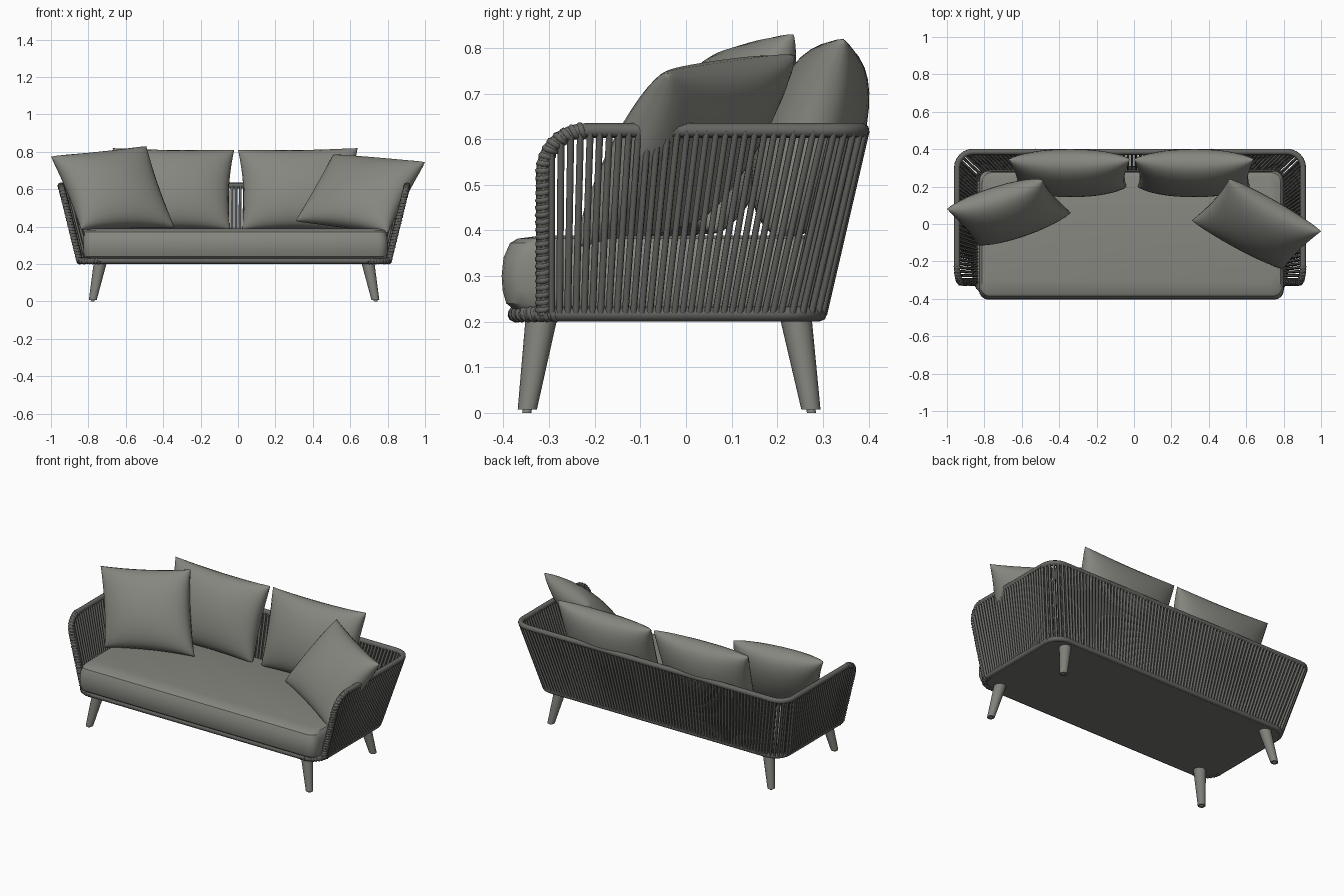
import bpy, bmesh, math
from mathutils import Vector as V

if "Cube" in bpy.data.objects:
    bpy.data.objects.remove(bpy.data.objects["Cube"])

def material(name, col):
    m = bpy.data.materials.new(name)
    m.diffuse_color = (*col, 1)
    m.use_nodes = True
    m.node_tree.nodes["Principled BSDF"].inputs["Base Color"].default_value = m.diffuse_color
    return m

FABRIC = material("grey fabric", (0.24, 0.24, 0.215))
ROPE = material("dark rope", (0.13, 0.13, 0.12))
PLATE = material("dark grey base", (0.17, 0.17, 0.16))
WOOD = material("grey leg", (0.22, 0.22, 0.2))

def finish(name, bm, mat, angle=40):
    bmesh.ops.recalc_face_normals(bm, faces=bm.faces)
    me = bpy.data.meshes.new(name)
    bm.to_mesh(me)
    bm.free()
    me.materials.append(mat)
    ob = bpy.data.objects.new(name, me)
    bpy.context.collection.objects.link(ob)
    bpy.ops.object.select_all(action='DESELECT')
    ob.select_set(True)
    bpy.context.view_layer.objects.active = ob
    bpy.ops.object.shade_smooth_by_angle(angle=math.radians(angle))
    return ob

def loft(name, rings, mat, angle=40):
    """Skin a stack of equal-length loops and cap both ends."""
    bm = bmesh.new()
    loops = [[bm.verts.new(p) for p in r] for r in rings]
    n = len(loops[0])
    for a, b in zip(loops, loops[1:]):
        for i in range(n):
            j = (i + 1) % n
            bm.faces.new((a[i], a[j], b[j], b[i]))
    bm.faces.new(loops[0][::-1])
    bm.faces.new(loops[-1])
    return finish(name, bm, mat, angle)

def tubes(name, paths, radius, mat, cyclic=False, res=1):
    """Round tubes along polylines, converted to one mesh."""
    cu = bpy.data.curves.new(name, 'CURVE')
    cu.dimensions = '3D'
    cu.bevel_depth = radius
    cu.bevel_resolution = res
    cu.use_fill_caps = True
    for pts in paths:
        sp = cu.splines.new('POLY')
        sp.points.add(len(pts) - 1)
        for q, p in zip(sp.points, pts):
            q.co = (*p, 1)
        sp.use_cyclic_u = cyclic
    cu.materials.append(mat)
    ob = bpy.data.objects.new(name, cu)
    bpy.context.collection.objects.link(ob)
    bpy.ops.object.select_all(action='DESELECT')
    ob.select_set(True)
    bpy.context.view_layer.objects.active = ob
    bpy.ops.object.convert(target='MESH')
    return bpy.context.object

def rounded(x, y0, y1, z, rf, rb, n=6):
    """Rounded rectangle with front radius rf and back radius rb."""
    out = []
    for cx, cy, r, a0 in ((x - rb, y1 - rb, rb, 0), (rb - x, y1 - rb, rb, 90),
                          (rf - x, y0 + rf, rf, 180), (x - rf, y0 + rf, rf, 270)):
        for i in range(n + 1):
            a = math.radians(a0 + 90 * i / n)
            out.append(V((cx + r * math.cos(a), cy + r * math.sin(a), z)))
    return out

def mirror(pts):
    return [V((-p.x, p.y, p.z)) for p in pts]

# frame dimensions (tube centre lines)
ZB, ZT, R = 0.217, 0.619, 0.085
XB, XT, YB, YT, YF = 0.826, 0.925, 0.293, 0.386, -0.312

def half_u(x, yb, z):
    """Right half of the U-shaped wall: (point, outward normal)."""
    out = []
    for i in range(28):
        out.append((V((x, -0.295 + (yb - R + 0.295) * i / 28, z)), V((1, 0, 0))))
    for i in range(7):
        a = math.pi / 2 * i / 6
        n = V((math.cos(a), math.sin(a), 0))
        out.append((V((x - R, yb - R, z)) + n * R, n))
    for i in range(1, 38):
        out.append((V(((x - R) * (1 - i / 37.5), yb, z)), V((0, 1, 0))))
    return out

def drop(y):
    """Height of the top rail, which curves down at the arm front."""
    d = min(1, max(0, (-0.22 - y) / 0.092))
    return ZT - 0.09 * (1 - math.sqrt(1 - d * d))

low, high = half_u(XB, YB, ZB), half_u(XT, YT, ZT)
tops = [lo.lerp(hi, (drop(hi.y) - ZB) / (ZT - ZB)) if hi.y < -0.22 else hi
        for (lo, _), (hi, _) in zip(low, high)]

# strands strung in pairs between the base rail and the top rail
strands = []
for (lo, n), hi in zip(low, tops):
    for off in (0.009, -0.009):
        line = [lo + n * off, hi + n * off]
        strands += [line, mirror(line)]
tubes("woven_strands", strands, 0.0076, ROPE)

# arm post and top rail
post = []
for i in range(9):
    h = 0.31 * i / 8
    post.append(V((XB + (XT - XB) * h / (ZT - ZB), YF, ZB + h)))
for i in range(1, 9):
    a = math.pi / 2 * i / 8
    z = ZT - 0.09 + 0.09 * math.sin(a)
    post.append(V((XB + (XT - XB) * (z - ZB) / (ZT - ZB), -0.22 - 0.092 * math.cos(a), z)))
half = post + [p for p, _ in high if p.y > -0.21]
tubes("top_rail", [half + mirror(half)[::-1]], 0.0165, ROPE, res=2)

# base rail and base plate
base = rounded(XB, -0.372, YB, ZB, 0.09, R)
tubes("base_rail", [base], 0.0165, ROPE, cyclic=True, res=2)
loft("base_plate", [rounded(XB, -0.372, YB, z, 0.09, R) for z in (0.204, 0.23)], PLATE)

# rope wound around the arm fronts and front base corners
def helix(path, ref, r, pitch):
    out, phase = [], 0.0
    for a, b in zip(path, path[1:]):
        d = b - a
        t = d.normalized()
        u = t.cross(ref).normalized()
        w = t.cross(u)
        n = max(1, round(d.length / pitch * 8))
        for i in range(n):
            out.append(a + d * i / n + (u * math.cos(phase) + w * math.sin(phase)) * r)
            phase += d.length / n / pitch * 2 * math.pi
    return out

corner = [V((0.72, -0.372, ZB))] + base[21:28] + [V((XB, -0.28, ZB))]
wraps = [helix(post, V((1, 0, 0)), 0.0115, 0.0165),
         helix(corner, V((0, 0, 1)), 0.0115, 0.0165)]
tubes("rope_wrapping", wraps + [mirror(w) for w in wraps], 0.0082, ROPE)

# splayed tapered legs with small glides
def leg(name, foot, top):
    rings = []
    for z, r in ((0, 0.01), (0.007, 0.01), (0.007, 0.021), (0.21, 0.035)):
        c = V((*foot, 0)).lerp(V((*top, 0)), z / 0.2)
        rings.append([c + V((r * math.cos(k * math.pi / 8), r * math.sin(k * math.pi / 8), z))
                      for k in range(16)])
    loft(name, rings, WOOD)

for side, s in (("left", -1), ("right", 1)):
    leg("front_leg_" + side, (s * 0.757, -0.349), (s * 0.717, -0.318))
    leg("back_leg_" + side, (s * 0.757, 0.275), (s * 0.717, 0.242))

# the frame sits slightly left, as the right pillow overhangs less
for ob in bpy.context.scene.objects:
    ob.location.x = -0.021

# seat cushion with a firm upper edge
profile = ((0.228, 0.025), (0.24, 0.010), (0.268, 0.002), (0.3, 0), (0.34, 0.004),
           (0.372, 0.018), (0.382, 0.035), (0.389, 0.09))
seat = loft("seat_cushion", [rounded(0.815 - d * .5, -0.404 + d, 0.285 - d * .3, z, 0.05, 0.05, 4)
                             for z, d in profile], FABRIC, 30)
seat.location.x = -0.014

# loose pillows, puffed between four corners
def pillow(name, bl, br, tr, tl, thick, n=18):
    bl, br, tr, tl = map(V, (bl, br, tr, tl))
    nor = ((br - bl) + (tr - tl)).cross((tl - bl) + (tr - br)).normalized()
    bm = bmesh.new()
    for s in (1, -1):
        g = []
        for i in range(n + 1):
            row = []
            for j in range(n + 1):
                u = math.sin(math.pi / 2 * (2 * i / n - 1))
                v = math.sin(math.pi / 2 * (2 * j / n - 1))
                e = max(0, (1 - u * u) * (1 - v * v))
                a = (u * (1 - 0.06 * (1 - v * v)) + 1) / 2
                b = (v * (1 - 0.05 * (1 - u * u)) + 1) / 2
                p = bl.lerp(br, a).lerp(tl.lerp(tr, a), b)
                row.append(bm.verts.new(p + nor * s * thick * e ** 0.42))
            g.append(row)
        for i in range(n):
            for j in range(n):
                bm.faces.new((g[i][j], g[i + 1][j], g[i + 1][j + 1], g[i][j + 1]))
    bmesh.ops.remove_doubles(bm, verts=bm.verts, dist=0.0005)
    return finish(name, bm, FABRIC, 70)

pillow("back_pillow_left", (-0.63, 0.20, 0.38), (-0.04, 0.20, 0.38),
       (-0.02, 0.345, 0.81), (-0.67, 0.345, 0.82), 0.112)
pillow("back_pillow_right", (0.02, 0.20, 0.38), (0.62, 0.20, 0.38),
       (0.64, 0.345, 0.82), (0.0, 0.345, 0.81), 0.112)
pillow("side_pillow_left", (-0.84, -0.11, 0.385), (-0.34, 0.06, 0.395),
       (-0.49, 0.235, 0.83), (-1.0, 0.08, 0.775), 0.115)
pillow("side_pillow_right", (0.31, 0.02, 0.43), (0.80, -0.24, 0.365),
       (1.0, -0.04, 0.745), (0.51, 0.24, 0.785), 0.105)
